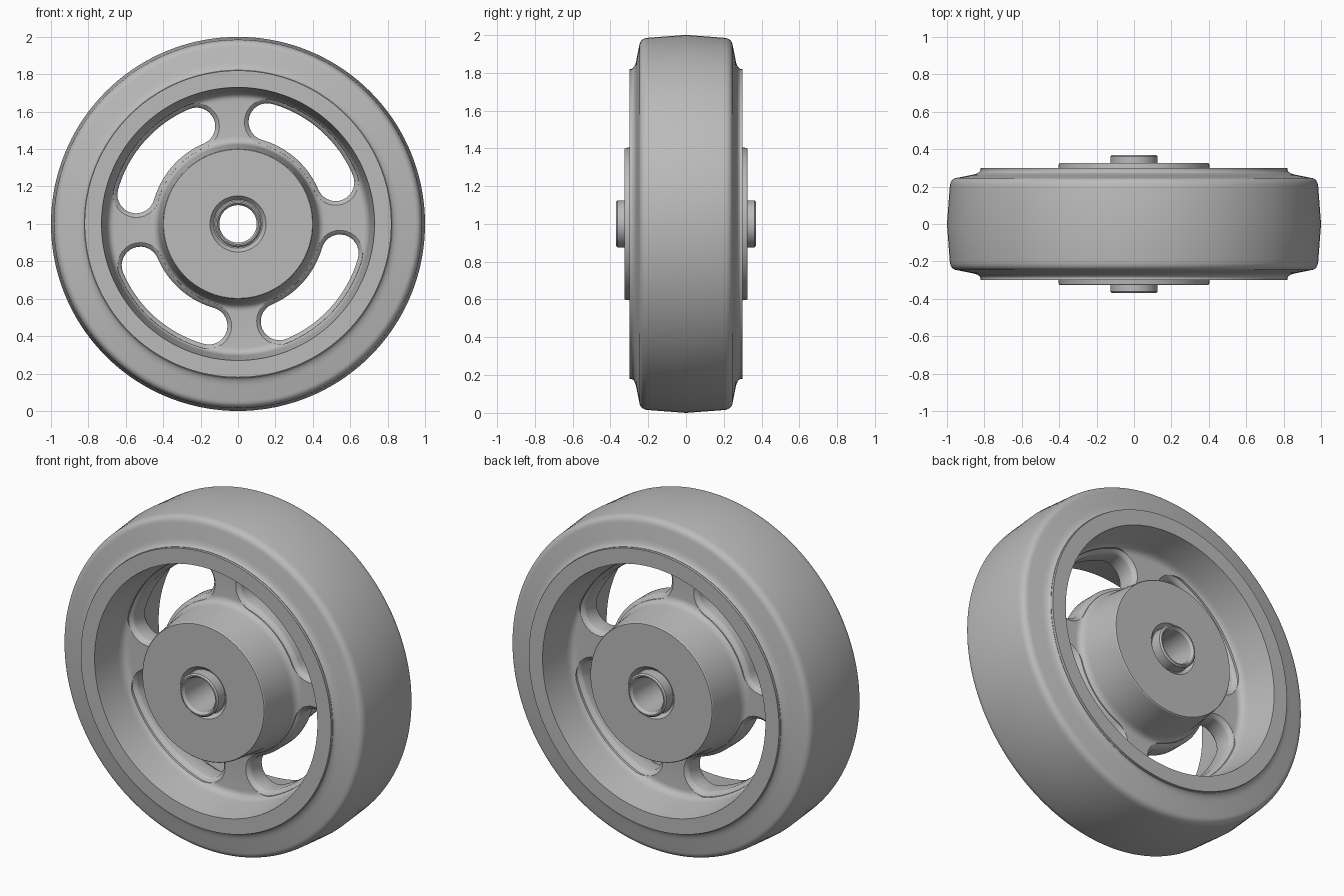
import bpy, bmesh
from math import sin, cos, pi, radians

cube = bpy.data.objects.get("Cube")
if cube:
    bpy.data.objects.remove(cube, do_unlink=True)

SEG = 144
CENTRE_Z = 1.0

grey = bpy.data.materials.new("plain grey")
grey.use_nodes = True
grey.diffuse_color = (0.5, 0.5, 0.5, 1)
grey.node_tree.nodes["Principled BSDF"].inputs["Base Color"].default_value = (0.5, 0.5, 0.5, 1)


def blend(p, c, q, n=7):
    """Rounded corner from p to q around corner point c."""
    return [tuple((1 - t) ** 2 * a + 2 * t * (1 - t) * b + t * t * d
                  for a, b, d in zip(p, c, q))
            for t in (i / n for i in range(n + 1))]


def loft(name, rings, close_rings):
    """Skin a list of closed point rings into a solid."""
    bm = bmesh.new()
    loops = [[bm.verts.new(p) for p in ring] for ring in rings]
    n = len(loops[0])
    count = len(loops) if close_rings else len(loops) - 1
    for i in range(count):
        a, b = loops[i], loops[(i + 1) % len(loops)]
        for j in range(n):
            k = (j + 1) % n
            bm.faces.new((a[j], a[k], b[k], b[j]))
    if not close_rings:
        bm.faces.new(loops[0])
        bm.faces.new(loops[-1])
    bmesh.ops.recalc_face_normals(bm, faces=bm.faces)
    mesh = bpy.data.meshes.new(name)
    bm.to_mesh(mesh)
    bm.free()
    obj = bpy.data.objects.new(name, mesh)
    bpy.context.collection.objects.link(obj)
    mesh.materials.append(grey)
    return obj


def lathe(name, half):
    """Turn a half profile of (radius, y), mirrored front to back."""
    profile = half + [(r, -y) for r, y in reversed(half) if y > 0]
    rings = [[(r * cos(a), y, CENTRE_Z + r * sin(a)) for r, y in profile]
             for a in (2 * pi * i / SEG for i in range(SEG))]
    return loft(name, rings, True)


def activate(obj):
    bpy.ops.object.select_all(action='DESELECT')
    obj.select_set(True)
    bpy.context.view_layer.objects.active = obj


def smooth(obj):
    activate(obj)
    bpy.ops.object.shade_smooth_by_angle(angle=radians(32))


# Tyre with a slightly crowned tread and rounded shoulders
tyre = lathe("tyre",
             [(1.0, 0)]
             + blend((0.985, 0.20), (0.982, 0.243), (0.945, 0.247))
             + blend((0.875, 0.261), (0.83, 0.268), (0.822, 0.285))
             + [(0.80, 0.285)])
smooth(tyre)

# Rim, web and hub in one casting
wheel = lathe("wheel_body",
              [(0.82, 0.30), (0.73, 0.30)]
              + blend((0.705, 0.12), (0.698, 0.07), (0.66, 0.07))
              + blend((0.468, 0.07), (0.43, 0.07), (0.424, 0.115))
              + [(0.402, 0.32), (0.398, 0.325), (0.15, 0.325),
                 (0.13, 0.30), (0.115, 0.30)])


def slot_ring(middle, offset, y):
    """Outline of a curved slot with round ends, grown by offset."""
    radius, half, w = 0.567, radians(25.5), 0.1 + offset
    pts = []
    arc, cap = 24, 14
    for i in range(arc):
        a = middle - half + 2 * half * i / arc
        pts.append((a, radius + w, None))
    outline = [(r * cos(a), r * sin(a)) for a, r, _ in pts]
    for end, start in ((half, 0), (-half, pi)):
        a = middle + end
        cx, cz = radius * cos(a), radius * sin(a)
        for i in range(cap):
            t = a + start + pi * i / cap
            outline.append((cx + w * cos(t), cz + w * sin(t)))
        if end > 0:
            for i in range(arc):
                b = middle + half - 2 * half * i / arc
                outline.append(((radius - w) * cos(b), (radius - w) * sin(b)))
    return [(x, y, CENTRE_Z + z) for x, z in outline]


def tidy(obj):
    """Merge repeated outline points."""
    bm = bmesh.new()
    bm.from_mesh(obj.data)
    bmesh.ops.remove_doubles(bm, verts=bm.verts, dist=0.0005)
    bmesh.ops.recalc_face_normals(bm, faces=bm.faces)
    bm.to_mesh(obj.data)
    bm.free()


# Four slots with softened edges, leaving four spokes
flare = [(0.1, 0.024), (0.07, 0.022)] + [
    (0.07 - 0.024 * sin(t), 0.022 * (1 - sin(t)) ** 1.5)
    for t in (radians(a) for a in (15, 35, 60, 90))]
layers = flare + [(-y, d) for y, d in reversed(flare)]
for k in range(4):
    middle = radians(48.5 + 90 * k)
    cutter = loft("slot_cutter", [slot_ring(middle, d, y) for y, d in layers], False)
    tidy(cutter)
    mod = wheel.modifiers.new("slot", 'BOOLEAN')
    mod.operation = 'DIFFERENCE'
    mod.solver = 'EXACT'
    mod.object = cutter
    activate(wheel)
    bpy.ops.object.modifier_apply(modifier=mod.name)
    bpy.data.objects.remove(cutter, do_unlink=True)
smooth(wheel)

# Axle bushing through the hub
bushing = lathe("axle_bushing",
                [(0.125, 0.362), (0.117, 0.37), (0.11, 0.37), (0.10, 0.355)])
smooth(bushing)
